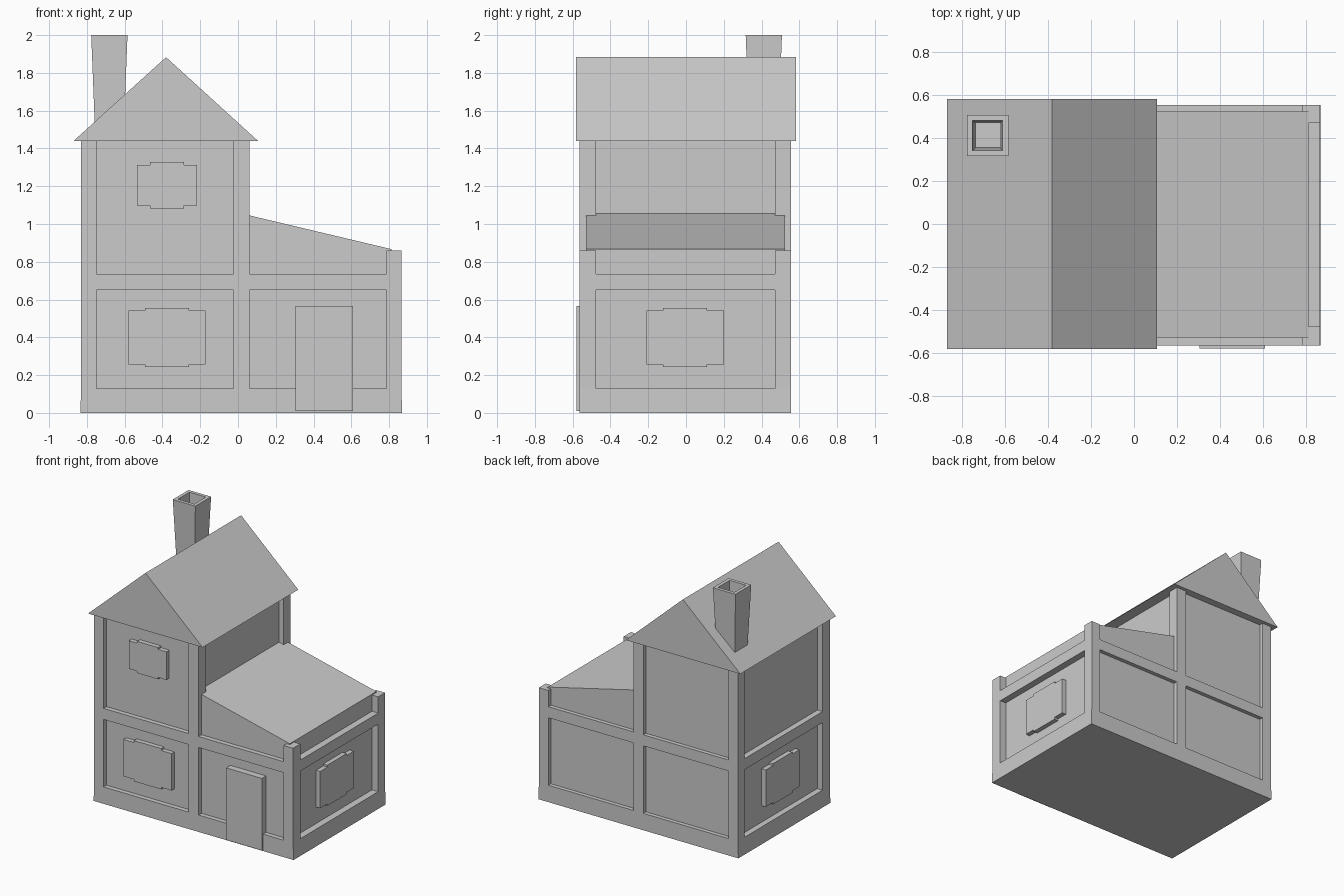
import bpy
import bmesh

cube = bpy.data.objects.get("Cube")
if cube:
    bpy.data.objects.remove(cube, do_unlink=True)

GREY = (0.6, 0.6, 0.6, 1)
mat = bpy.data.materials.new("plain grey")
mat.use_nodes = True
mat.diffuse_color = GREY
mat.node_tree.nodes["Principled BSDF"].inputs["Base Color"].default_value = GREY


def finish(name, bm):
    bmesh.ops.recalc_face_normals(bm, faces=bm.faces)
    mesh = bpy.data.meshes.new(name)
    bm.to_mesh(mesh)
    bm.free()
    mesh.materials.append(mat)
    obj = bpy.data.objects.new(name, mesh)
    bpy.context.collection.objects.link(obj)
    return obj


def rect(x, y, z):
    """Four corners of a level rectangle."""
    return [(x[0], y[0], z), (x[1], y[0], z), (x[1], y[1], z), (x[0], y[1], z)]


def loft(name, rings):
    """Skin a stack of equal loops and cap both ends."""
    bm = bmesh.new()
    loops = [[bm.verts.new(p) for p in ring] for ring in rings]
    n = len(loops[0])
    for a, b in zip(loops, loops[1:]):
        for i in range(n):
            j = (i + 1) % n
            bm.faces.new((a[i], a[j], b[j], b[i]))
    bm.faces.new(loops[0])
    bm.faces.new(loops[-1])
    return finish(name, bm)


def box(name, x, y, z):
    return loft(name, [rect(x, y, z[0]), rect(x, y, z[1])])


def prism(name, profile, y):
    """Extrude an x-z profile along y."""
    return loft(name, [[(px, py, pz) for px, pz in profile] for py in y])


LEFT, RIGHT = -0.83, 0.865
FRONT, BACK = -0.565, 0.555
CORE_Y = (-0.529, 0.524)
BASE_TOP, BEAM, EAVES, LOW_EAVES = 0.13, (0.65, 0.735), 1.44, 0.86

# Plinth, floor band and the recessed wall bodies
loft("plinth", [rect((LEFT - 0.005, RIGHT + 0.004), (FRONT, BACK), 0),
                rect((LEFT, RIGHT), (FRONT, BACK), BASE_TOP)])
box("floor_beam", (LEFT, RIGHT), (FRONT, BACK), BEAM)
box("house_walls", (-0.785, 0.02), CORE_Y, (BASE_TOP, EAVES))
prism("side_wing", [(0.02, BASE_TOP), (0.812, BASE_TOP), (0.812, 0.867), (0.02, 1.055)], CORE_Y)

# Timber posts, above and below the floor beam
posts = {"left": (LEFT, -0.75, EAVES), "middle": (-0.025, 0.06, EAVES),
         "right": (0.785, RIGHT, LOW_EAVES)}
for side, y in (("front", (FRONT, -0.477)), ("back", (0.471, BACK))):
    for place, (x0, x1, top) in posts.items():
        box(f"{side}_{place}_lower_post", (x0, x1), y, (BASE_TOP, BEAM[0]))
        box(f"{side}_{place}_upper_post", (x0, x1), y, (BEAM[1], top))

# Gabled main roof
prism("main_roof", [(-0.87, EAVES), (0.106, EAVES), (-0.381, 1.883)], (-0.582, 0.582))

# Flared hollow chimney
CX, CY = -0.681, 0.412
sections = [(0.074, EAVES), (0.096, 2.0), (0.07, 2.0), (0.057, 1.68)]
loft("chimney", [rect((CX - r, CX + r), (CY - r, CY + r), z) for r, z in sections])


# Stepped window panels standing off the recessed walls
def window(name, wall, centre, z, half, mid, rise, out):
    z0, z1 = z
    outline = [(-half, z0), (-mid, z0), (-mid, z0 - rise), (mid, z0 - rise), (mid, z0), (half, z0),
               (half, z1), (mid, z1), (mid, z1 + rise), (-mid, z1 + rise), (-mid, z1), (-half, z1)]
    rings = []
    for d in (wall, wall + out):
        if name.startswith("front"):
            rings.append([(centre + u, d, v) for u, v in outline])
        else:
            rings.append([(d, centre + u, v) for u, v in outline])
    loft(name, rings)


LOW = (0.257, 0.541)
window("front_lower_window", CORE_Y[0], -0.376, LOW, 0.205, 0.117, 0.015, -0.035)
window("front_upper_window", CORE_Y[0], -0.376, (1.097, 1.313), 0.16, 0.09, 0.014, -0.035)
window("left_side_window", -0.785, -0.005, LOW, 0.205, 0.117, 0.015, -0.035)
window("right_side_window", 0.812, -0.005, LOW, 0.205, 0.117, 0.015, 0.035)

# Front door
box("door", (0.305, 0.61), (-0.58, -0.52), (0.01, 0.565))
